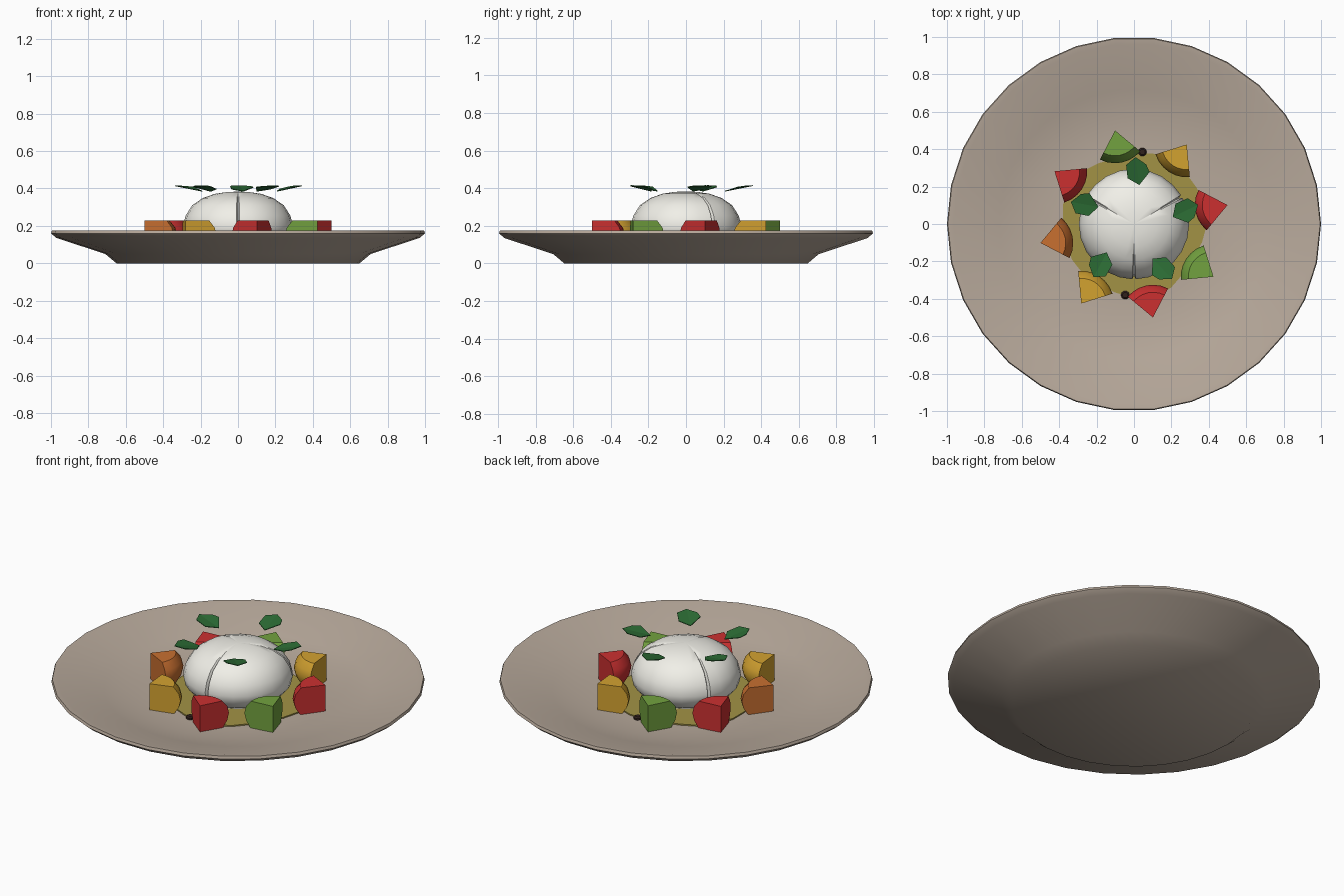
import bpy, bmesh, math
from math import sin, cos, radians, pi

if "Cube" in bpy.data.objects:
    bpy.data.objects.remove(bpy.data.objects["Cube"])


def material(name, rgb):
    m = bpy.data.materials.new(name)
    m.diffuse_color = (*rgb, 1)
    m.use_nodes = True
    m.node_tree.nodes["Principled BSDF"].inputs["Base Color"].default_value = m.diffuse_color
    return m


def finish(name, bm, mat, smooth=None):
    bmesh.ops.remove_doubles(bm, verts=bm.verts, dist=1e-5)
    bmesh.ops.recalc_face_normals(bm, faces=bm.faces)
    me = bpy.data.meshes.new(name)
    bm.to_mesh(me)
    bm.free()
    me.materials.append(mat)
    ob = bpy.data.objects.new(name, me)
    bpy.context.collection.objects.link(ob)
    if smooth:
        bpy.ops.object.select_all(action='DESELECT')
        ob.select_set(True)
        bpy.context.view_layer.objects.active = ob
        bpy.ops.object.shade_smooth_by_angle(angle=radians(smooth))
    return ob


def rings(bm, profile, angles, scale=lambda a: 1.0):
    """Closed rings of (radius, z) joined by quads, capped at both ends."""
    loops = [[bm.verts.new((r * scale(a) * cos(a), r * scale(a) * sin(a), z)) for a in angles]
             for r, z in profile]
    n = len(angles)
    for lo, hi in zip(loops, loops[1:]):
        for i in range(n):
            j = (i + 1) % n
            bm.faces.new((lo[i], lo[j], hi[j], hi[i]))
    bm.faces.new(loops[0][::-1])
    bm.faces.new(loops[-1])


red = material("tomato_red", (0.60, 0.03, 0.03))
yellow = material("tomato_yellow", (0.65, 0.36, 0.03))
green = material("tomato_green", (0.17, 0.36, 0.05))
orange = material("tomato_orange", (0.58, 0.16, 0.03))
leaf_green = material("leaf_green", (0.025, 0.15, 0.035))
stoneware = material("stoneware", (0.48, 0.40, 0.33))
cream = material("cream", (0.88, 0.87, 0.81))
oil = material("oil", (0.36, 0.29, 0.06))
dark = material("dark", (0.03, 0.015, 0.012))

# Plate: 30-sided lathe, underside then upper side
bm = bmesh.new()
plate = [(0.65, 0), (0.71, 0.05), (0.97, 0.135), (1.0, 0.16), (0.995, 0.175),
         (0.965, 0.172), (0.72, 0.105), (0.56, 0.076), (0.42, 0.07)]
rings(bm, plate, [radians(12 * i) for i in range(30)])
finish("plate", bm, stoneware, 40)

# Oil pool: slightly irregular flat disc
bm = bmesh.new()
pool = [radians(15 * i) for i in range(24)]
rings(bm, [(0.385, 0.068), (0.385, 0.077)], pool,
      lambda a: 1 + 0.03 * sin(3 * a - 0.4) + 0.025 * cos(5 * a))
finish("oil_pool", bm, oil)

# Cheese ball: squashed ball with three narrow grooves
grooves = [radians(d) for d in (30, 150, 270)]
angles = []
for i in range(24):
    a = radians(15 * i)
    if any(abs(a - g) < 0.01 for g in grooves):
        angles += [a - 0.03, a, a + 0.03]
    else:
        angles.append(a)


def groove(a):
    return 0.93 if any(abs(a - g) < 0.01 for g in grooves) else 1.0


bm = bmesh.new()
ball = [(0.17, 0.07), (0.245, 0.11), (0.285, 0.155), (0.295, 0.20), (0.28, 0.255),
        (0.245, 0.31), (0.19, 0.348), (0.125, 0.371), (0.06, 0.381), (0.01, 0.383)]
rings(bm, ball, angles, groove)
finish("cheese_ball", bm, cream, 35)

# Tomato wedges: points facing out, rounded skin facing the cheese
wedge_profile = [(0.14, 0.07), (0.165, 0.11), (0.175, 0.15), (0.165, 0.19), (0.135, 0.228)]
colours = [red, yellow, green, red, orange, yellow, red, green]
for k, mat in enumerate(colours):
    az = 0.2 + k * pi / 4
    ax, ay = 0.51 * cos(az), 0.51 * sin(az)
    bm = bmesh.new()
    rows, axis = [], []
    for r, z in wedge_profile:
        axis.append(bm.verts.new((ax, ay, z)))
        row = []
        for i in range(7):
            t = az + pi + radians(-39 + 13 * i)
            row.append(bm.verts.new((ax + r * cos(t), ay + r * sin(t), z)))
        rows.append(row)
    for lo, hi in zip(rows, rows[1:]):
        for i in range(6):
            bm.faces.new((lo[i], lo[i + 1], hi[i + 1], hi[i]))
    # two cut faces, bottom and top
    bm.faces.new([axis[0]] + [r[0] for r in rows] + [axis[-1]])
    bm.faces.new([axis[0]] + [r[-1] for r in rows] + [axis[-1]])
    bm.faces.new([axis[0]] + rows[0])
    bm.faces.new([axis[-1]] + rows[-1])
    for v in axis[1:-1]:
        bm.verts.remove(v)
    finish(f"tomato_wedge_{k + 1}", bm, mat, 35)

# Leaves: thin tilted six-point blades above the cheese
outline = [(-0.072, -0.015), (-0.04, 0.05), (0.03, 0.062),
           (0.075, 0.015), (0.04, -0.045), (0.0, -0.065)]
for k in range(5):
    az = 0.25 + k * 2 * pi / 5
    bm = bmesh.new()
    layers = []
    for dz in (0, 0.004):
        layer = []
        for u, v in outline:
            z = 0.402 + 0.2 * u + 0.15 * abs(v) - 0.007 + dz
            r = 0.282 + u
            layer.append(bm.verts.new((r * cos(az) - v * sin(az), r * sin(az) + v * cos(az), z)))
        layers.append(layer)
    lo, hi = layers
    # folded along the line joining the two tips
    for s in (lo, hi):
        bm.faces.new(s[0:4])
        bm.faces.new([s[3], s[4], s[5], s[0]])
    for i in range(6):
        j = (i + 1) % 6
        bm.faces.new((lo[i], lo[j], hi[j], hi[i]))
    finish(f"leaf_{k + 1}", bm, leaf_green)

# Dark drops on the oil
for k, (x, y) in enumerate([(0.045, 0.385), (-0.047, -0.38)]):
    bm = bmesh.new()
    rings(bm, [(0.023, 0.07), (0.023, 0.08), (0.015, 0.087)], [radians(36 * i) for i in range(10)])
    bmesh.ops.translate(bm, verts=bm.verts, vec=(x, y, 0))
    finish(f"dark_drop_{k + 1}", bm, dark)
